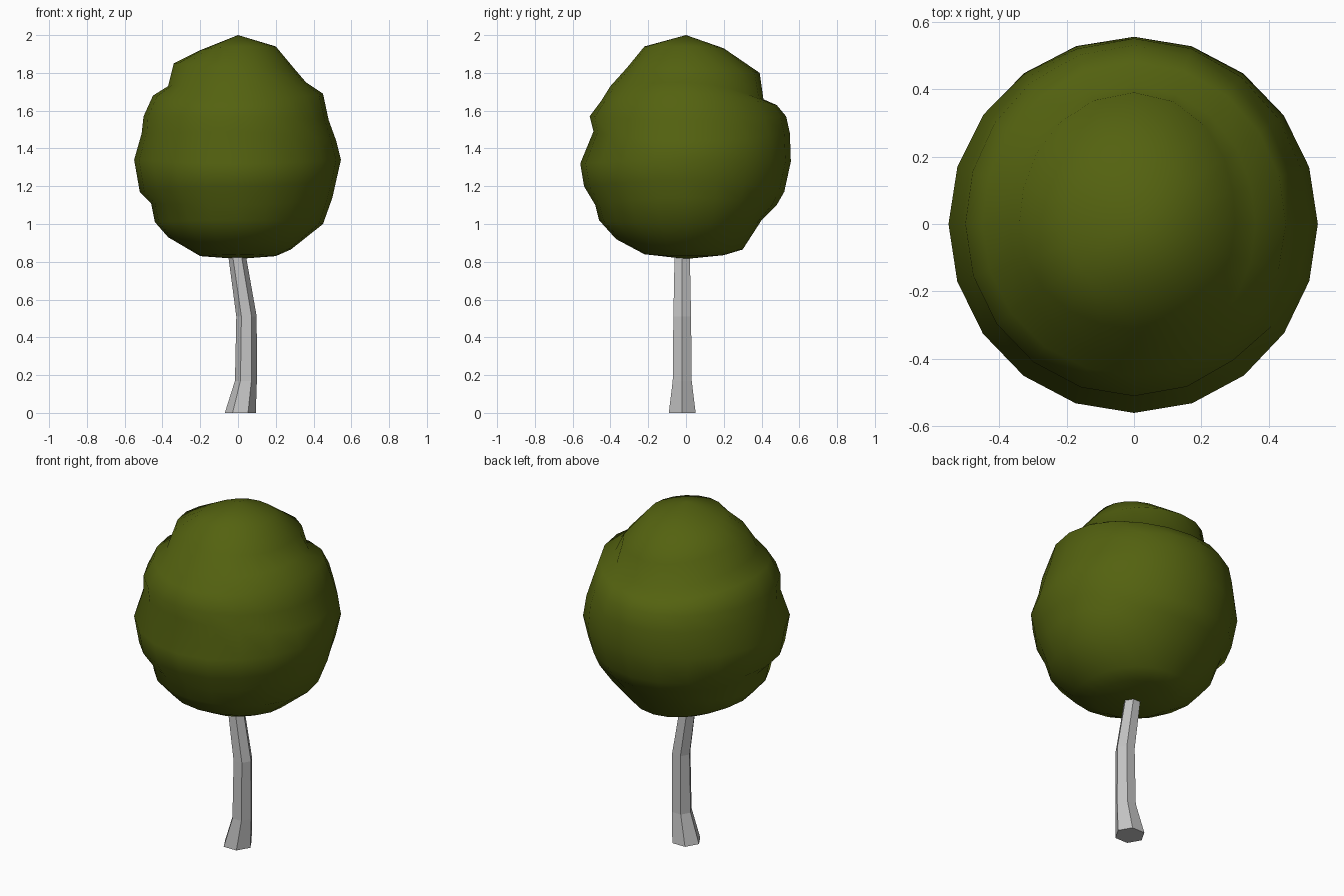
import bpy, bmesh, math

if "Cube" in bpy.data.objects:
    bpy.data.objects.remove(bpy.data.objects["Cube"])


def material(name, rgb):
    m = bpy.data.materials.new(name)
    m.diffuse_color = (*rgb, 1)
    m.use_nodes = True
    m.node_tree.nodes["Principled BSDF"].inputs["Base Color"].default_value = m.diffuse_color
    return m


def make(name, verts, faces, mat, smooth=False):
    me = bpy.data.meshes.new(name)
    me.from_pydata(verts, [], faces)
    bm = bmesh.new()
    bm.from_mesh(me)
    bmesh.ops.recalc_face_normals(bm, faces=bm.faces)
    bm.to_mesh(me)
    bm.free()
    me.materials.append(mat)
    for p in me.polygons:
        p.use_smooth = smooth
    ob = bpy.data.objects.new(name, me)
    bpy.context.collection.objects.link(ob)
    return ob


bark = material("grey bark", (0.55, 0.55, 0.55))
leaf = material("olive leaf", (0.088, 0.122, 0.005))

# Trunk: bent six-sided tube, rings of (centre x, centre y, z, radius)
rings = [(0.012, -0.02, 0, 0.082), (0.042, -0.02, 0.17, 0.058),
         (0.045, -0.02, 0.51, 0.054), (-0.003, -0.02, 0.82, 0.047),
         (-0.015, -0.02, 0.9, 0.045)]
v = [(cx + r * math.cos(k * math.pi / 3), cy + r * math.sin(k * math.pi / 3), z)
     for cx, cy, z, r in rings for k in range(6)]
f = [(6 * i + k, 6 * i + (k + 1) % 6, 6 * i + 6 + (k + 1) % 6, 6 * i + 6 + k)
     for i in range(len(rings) - 1) for k in range(6)]
f += [tuple(range(6)), tuple(range(len(v) - 6, len(v)))]
make("trunk", v, f, bark)

# Crown: four lumpy side profiles (radius, z), blended around the axis
right = [(.2, 1.94), (.3, 1.82), (.36, 1.75), (.45, 1.69), (.48, 1.55), (.52, 1.44),
         (.545, 1.34), (.52, 1.23), (.5, 1.14), (.45, 1.0), (.28, .865), (.2, .83)]
back = [(.2, 1.93), (.39, 1.8), (.41, 1.66), (.48, 1.63), (.53, 1.57), (.55, 1.48),
        (.555, 1.33), (.52, 1.17), (.48, 1.1), (.4, 1.02), (.3, .865), (.2, .835)]
left = [(.2, 1.92), (.34, 1.85), (.37, 1.73), (.45, 1.68), (.5, 1.57), (.51, 1.48),
        (.55, 1.34), (.52, 1.17), (.46, 1.11), (.44, 1.01), (.37, .93), (.2, .83)]
front = [(.22, 1.94), (.31, 1.83), (.4, 1.73), (.45, 1.65), (.51, 1.57), (.49, 1.49),
         (.56, 1.32), (.54, 1.2), (.48, 1.1), (.46, 1.02), (.37, .92), (.22, .84)]
sides = [right, back, left, front]
SEG, ROWS = 20, len(right)

v, f = [], []
for i in range(ROWS):
    for k in range(SEG):
        q = 4 * k / SEG
        a, t = int(q), q - int(q)
        t = (1 - math.cos(math.pi * t)) / 2
        (r0, z0), (r1, z1) = sides[a][i], sides[(a + 1) % 4][i]
        r, z = r0 + (r1 - r0) * t, z0 + (z1 - z0) * t
        ang = 2 * math.pi * k / SEG
        v.append((r * math.cos(ang), r * math.sin(ang), z))
for i in range(ROWS - 1):
    for k in range(SEG):
        n = (k + 1) % SEG
        f.append((SEG * i + k, SEG * i + n, SEG * (i + 1) + n, SEG * (i + 1) + k))
top = len(v)
v += [(0, 0, 2.0), (0, 0, 0.815)]
for k in range(SEG):
    n = (k + 1) % SEG
    f.append((top, k, n))
    f.append((top + 1, SEG * (ROWS - 1) + n, SEG * (ROWS - 1) + k))
make("crown", v, f, leaf, smooth=True)
